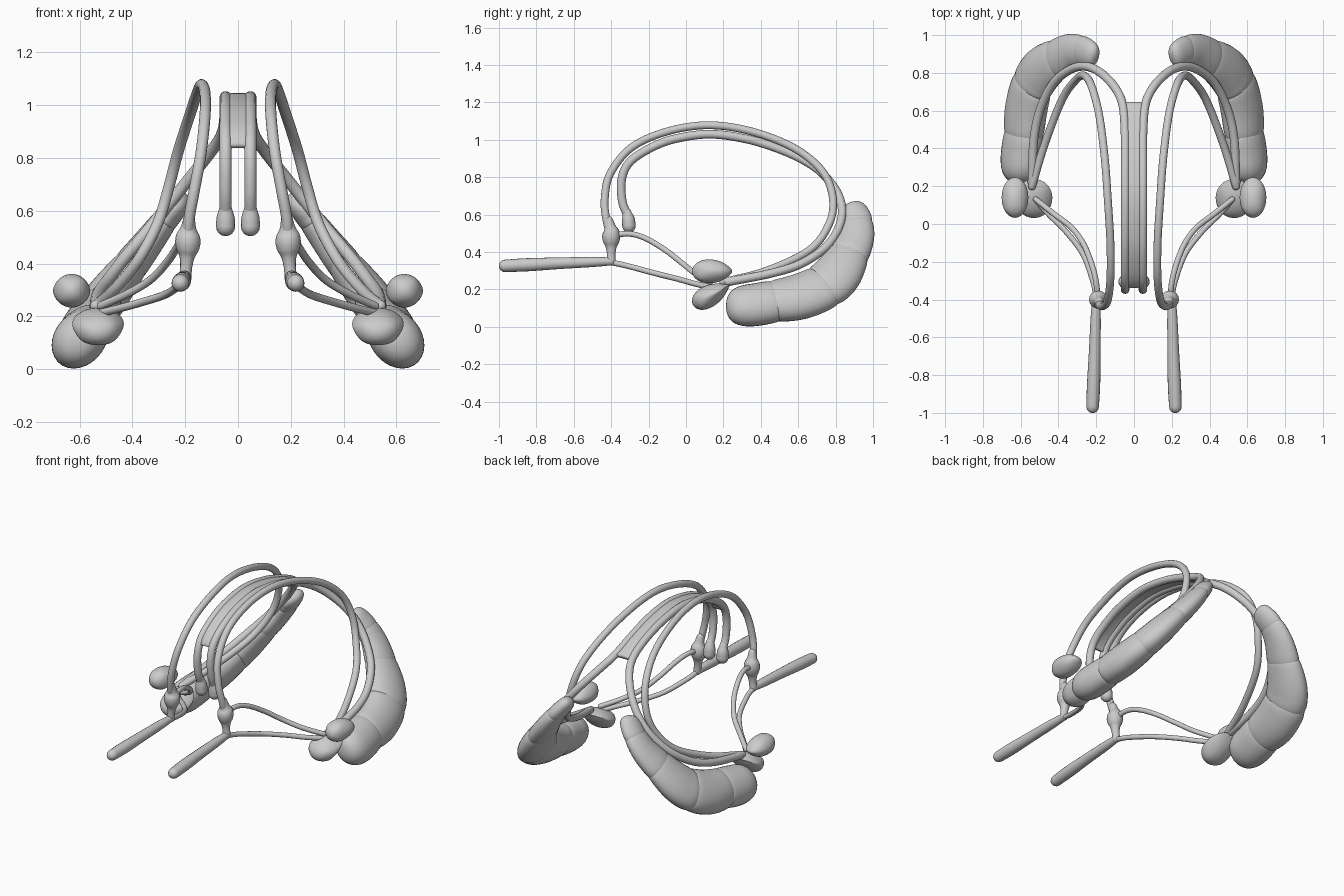
import bpy, bmesh, math
from mathutils import Vector

if "Cube" in bpy.data.objects:
    bpy.data.objects.remove(bpy.data.objects["Cube"])

SLANT = Vector((.782, 0, .623))  # outward normal of the slanted side plane


def spline(pts, steps=8):
    """Catmull-Rom samples; each point is (x, y, z, radius)."""
    p = [Vector(q) for q in pts]
    p = [2 * p[0] - p[1]] + p + [2 * p[-1] - p[-2]]
    out = []
    for i in range(1, len(p) - 2):
        a, b, c, d = p[i - 1:i + 3]
        for k in range(steps):
            t = k / steps
            out.append(0.5 * (2 * b + (c - a) * t + (2 * a - 5 * b + 4 * c - d) * t * t
                              + (3 * b - a - 3 * c + d) * t ** 3))
    return out + [p[-2]]


def finish(name, bm, mirror=True):
    bmesh.ops.recalc_face_normals(bm, faces=bm.faces)
    me = bpy.data.meshes.new(name)
    bm.to_mesh(me)
    bm.free()
    for f in me.polygons:
        f.use_smooth = True
    ob = bpy.data.objects.new(name, me)
    bpy.context.collection.objects.link(ob)
    if mirror:
        ob.modifiers.new("mirror", 'MIRROR')
    return ob


def loft(name, rings, sides=16, round_ends=True, flat=None):
    """Skin circles along sampled (x, y, z, r) rings; flat squashes them across the slant plane."""
    c = [r.to_3d() for r in rings]
    rad = [r[3] for r in rings]
    n = len(c)
    tan = [(c[min(i + 1, n - 1)] - c[max(i - 1, 0)]).normalized() for i in range(n)]
    data = list(zip(c, tan, rad))
    if round_ends:
        dome = [(math.sin(a), math.cos(a)) for a in (0.4, 0.8, 1.15, 1.45)]
        first, last = data[0], data[-1]
        data = ([(first[0] - first[1] * first[2] * s, first[1], first[2] * k) for s, k in dome[::-1]]
                + data + [(last[0] + last[1] * last[2] * s, last[1], last[2] * k) for s, k in dome])
    bm = bmesh.new()
    u = data[0][1].orthogonal().normalized()
    prev = None
    loops = []
    for i, (pos, t, r) in enumerate(data):
        u = (u - t * u.dot(t)).normalized()
        v = t.cross(u)
        ring = []
        for k in range(sides):
            a = 2 * math.pi * k / sides
            off = r * (u * math.cos(a) + v * math.sin(a))
            if flat:
                off -= SLANT * off.dot(SLANT) * (1 - flat[i])
            ring.append(bm.verts.new(pos + off))
        if prev:
            for k in range(sides):
                m = (k + 1) % sides
                bm.faces.new((prev[k], prev[m], ring[m], ring[k]))
        prev = ring
        loops.append(ring)
    bm.faces.new(loops[0])
    bm.faces.new(loops[-1])
    return finish(name, bm)


def tube(name, pts, r=None):
    return loft(name, spline([(*p, r) if r else p for p in pts]))


# Central strap: a pair of tubes that split apart at the back
strap = [(.047, -.31, .59), (.047, -.34, .67), (.047, -.345, .78), (.047, -.31, .87),
         (.047, -.22, .94), (.047, -.08, 1.0), (.047, .12, 1.03), (.047, .32, 1.005),
         (.048, .5, .95), (.062, .64, .885), (.11, .735, .815), (.19, .81, .715),
         (.27, .835, .615), (.35, .81, .515), (.43, .74, .42), (.495, .61, .335),
         (.53, .45, .285), (.54, .22, .24)]
tube("strap_tube", strap, .023)

# Web between the strap tubes
bm = bmesh.new()
prev = None
for q in spline([(*p, 0) for p in strap[2:10]]):
    if q.z < .83:
        continue
    row = [bm.verts.new((x, q.y, q.z + h)) for x, h in ((-q.x, 0), (-.02, .004), (.02, .004), (q.x, 0))]
    if prev:
        for k in range(3):
            bm.faces.new((prev[k], prev[k + 1], row[k + 1], row[k]))
    prev = row
web = finish("strap_web", bm, False)
sol = web.modifiers.new("thickness", 'SOLIDIFY')
sol.thickness, sol.offset = .025, 0

# Drop-shaped ends of the strap
tube("strap_end", [(.047, -.315, .61, .024), (.047, -.308, .575, .034), (.047, -.305, .54, .036)])

# Big side loops
tube("side_loop", [(.19, -.4, .48), (.185, -.425, .57), (.165, -.435, .68), (.14, -.405, .82),
                   (.125, -.29, .96), (.125, -.1, 1.045), (.138, .12, 1.078), (.155, .35, 1.045),
                   (.185, .58, .955), (.225, .73, .83), (.262, .785, .69), (.305, .765, .55),
                   (.38, .66, .41), (.47, .43, .30), (.54, .2, .24)], .021)

# Knob and stem joining loop, arm and links
tube("hinge_knob", [(.185, -.412, .57, .022), (.188, -.405, .535, .03), (.19, -.4, .508, .044),
                    (.19, -.4, .48, .048), (.191, -.4, .452, .042), (.193, -.4, .425, .029),
                    (.196, -.4, .39, .023), (.2, -.4, .35, .023)])

# Front arms
tube("front_arm", [(.2, -.4, .35, .021), (.203, -.5, .347, .027), (.208, -.68, .34, .031),
                   (.214, -.85, .332, .035), (.219, -.968, .326, .033)])

# Thin links from hinge to pads
tube("upper_link", [(.192, -.4, .485), (.2, -.31, .498), (.222, -.22, .475), (.265, -.11, .41),
                    (.33, -.02, .34), (.42, .05, .285), (.52, .13, .24)], .015)
tube("lower_link", [(.2, -.4, .345), (.215, -.31, .325), (.27, -.16, .285),
                    (.36, -.04, .255), (.45, .05, .23), (.53, .14, .21)], .015)


# Soft pads at the ends of the links
def pad(name, centre, size, tilt, back):
    bm = bmesh.new()
    bmesh.ops.create_cube(bm, size=1)
    for v in bm.verts:
        if v.co.y > 0:
            v.co.z *= back
    bmesh.ops.bevel(bm, geom=bm.edges[:], offset=.3, segments=1, affect='EDGES', profile=.5)
    for v in bm.verts:
        v.co = Vector(a * b for a, b in zip(v.co, size))
    ob = finish(name, bm)
    ca, sa = math.cos(tilt), math.sin(tilt)
    for v in ob.data.vertices:
        x, y, z = v.co
        v.co = Vector((x, y * ca - z * sa, y * sa + z * ca)) + Vector(centre)
    sub = ob.modifiers.new("smooth", 'SUBSURF')
    sub.levels = sub.render_levels = 3


pad("outer_pad", (.63, .14, .297), (.148, .225, .155), 0, .72)
pad("inner_pad", (.53, .138, .172), (.205, .24, .16), .5, .5)

# Segmented cushion: (slant offset, y, z, radius), boundary / middle alternating
stations = [(.54, .215, .12, .105), (.54, .34, .115, .122), (.542, .475, .137, .126),
            (.547, .61, .162, .137), (.555, .735, .215, .138), (.56, .81, .285, .134),
            (.563, .87, .39, .113), (.565, .91, .48, .097), (.568, .915, .56, .084),
            (.568, .9, .61, .077), (.568, .872, .655, .066)]
body = spline([((s - SLANT.z * z) / SLANT.x, y, z, r) for s, y, z, r in stations], 16)


def at(t):
    f = min(max(t, 0), 1) * (len(body) - 1)
    i = min(int(f), len(body) - 2)
    return body[i].lerp(body[i + 1], f - i)


for s in range(5):
    rings, flat = [], []
    for k in range(29):
        u = math.sin((k / 28 - .5) * math.pi) * .998
        outer_end = u < 0 and s == 0 or u > 0 and s == 4
        t = (s + .5 + u * (1 if outer_end else 1.36) / 2) / 5
        q = at(t)
        q[3] *= (1 - abs(u) ** (3 if outer_end else 7)) ** .4
        rings.append(q)
        flat.append(.6 + .25 * max(0, 1 - t / .45))
    loft(f"cushion_segment_{s + 1}", rings, 28, False, flat)
